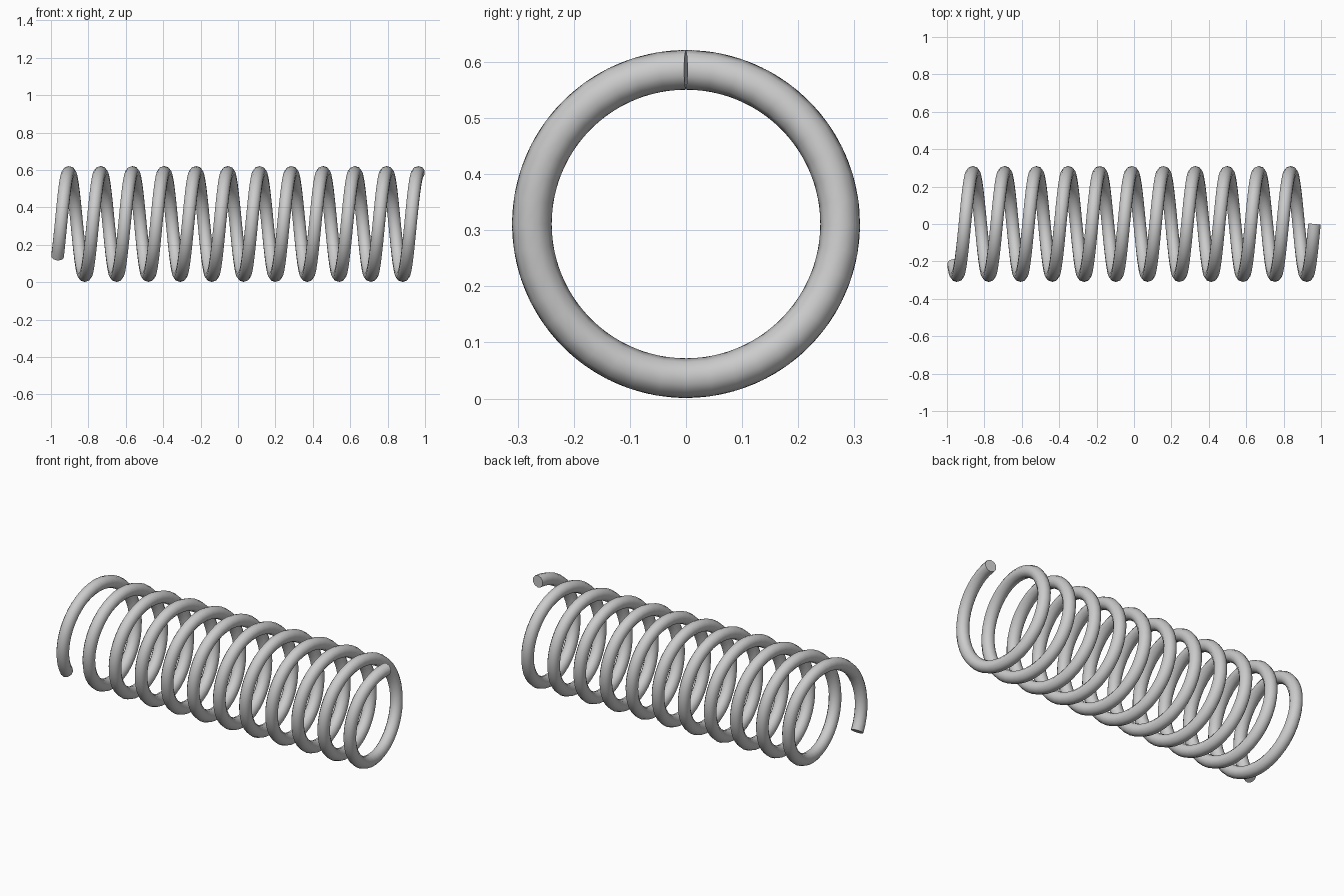
import bpy, bmesh
from math import sin, cos, pi, radians
from mathutils import Vector

if "Cube" in bpy.data.objects:
    bpy.data.objects.remove(bpy.data.objects["Cube"])

R, WIRE = 0.275, 0.035            # coil radius, wire radius
CENTRE_Z, HALF = 0.311, 0.965     # axis height, half length of the wire path
SWEEP = radians(11 * 360 + 129)   # total winding angle
SIDES, STEPS = 10, 456
SLOPE = 2 * HALF / SWEEP

bm = bmesh.new()
rings = []
# Sweep a round section along the helix, ending at the top
for i in range(STEPS + 1):
    t = i / STEPS
    a = SWEEP * (t - 1)
    out = Vector((0, sin(a), cos(a)))
    tangent = Vector((SLOPE, R * cos(a), -R * sin(a))).normalized()
    side = tangent.cross(out)
    c = Vector((HALF * (2 * t - 1), 0, CENTRE_Z)) + out * R
    ring = []
    for k in range(SIDES):
        b = 2 * pi * k / SIDES
        ring.append(bm.verts.new(c + WIRE * (out * cos(b) + side * sin(b))))
    rings.append(ring)

# Wire skin
for r0, r1 in zip(rings, rings[1:]):
    for k in range(SIDES):
        n = (k + 1) % SIDES
        bm.faces.new((r0[k], r0[n], r1[n], r1[k]))
# Flat cut ends
bm.faces.new(rings[0])
bm.faces.new(rings[-1])
bmesh.ops.recalc_face_normals(bm, faces=bm.faces[:])

mesh = bpy.data.meshes.new("coil_spring")
bm.to_mesh(mesh)
bm.free()
spring = bpy.data.objects.new("coil_spring", mesh)
bpy.context.collection.objects.link(spring)
bpy.context.view_layer.objects.active = spring
spring.select_set(True)
bpy.ops.object.shade_smooth_by_angle(angle=radians(50))
